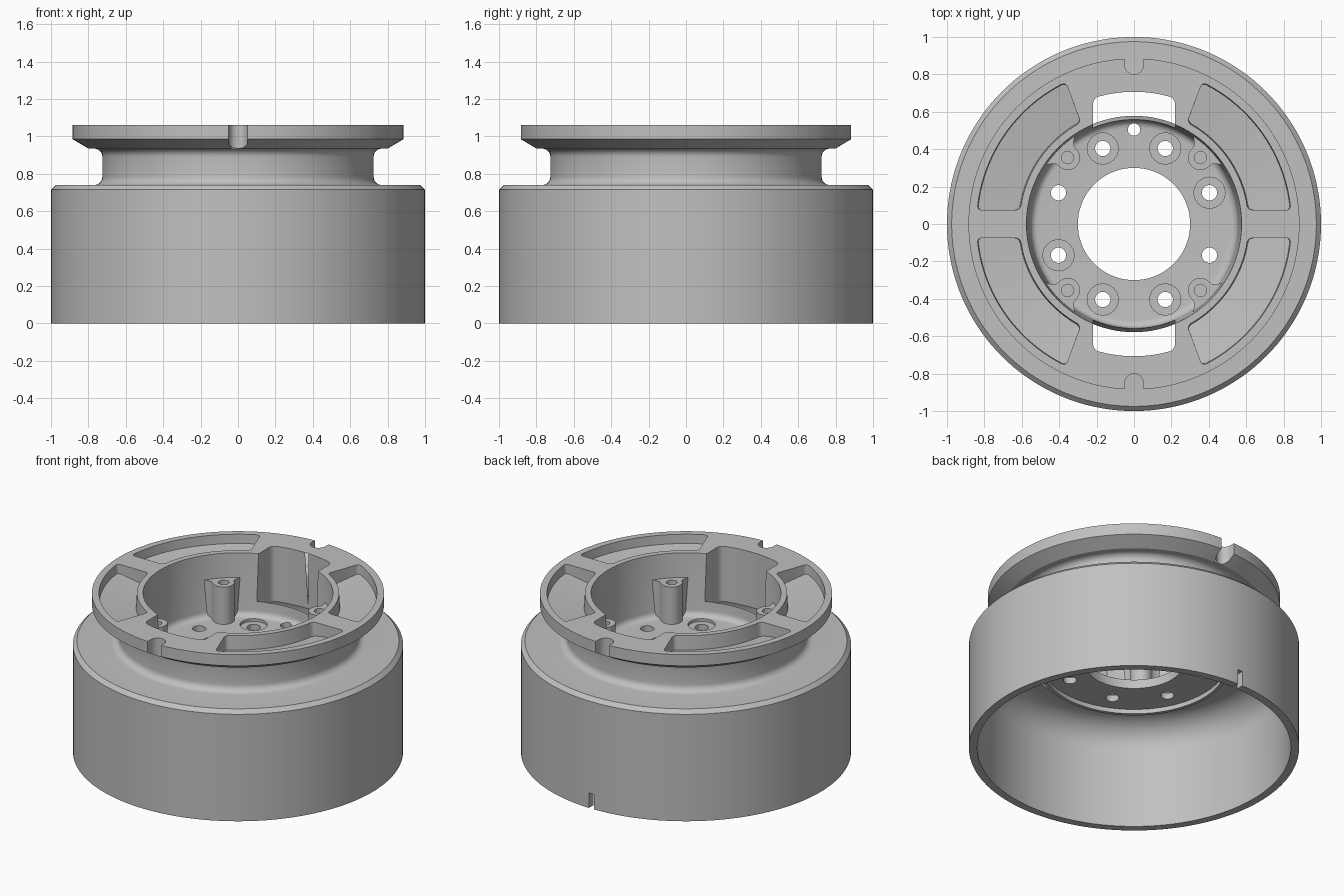
import bpy, bmesh, math
from math import sin, cos, pi, radians, sqrt, asin
from mathutils import Matrix, Vector

cube = bpy.data.objects.get("Cube")
if cube:
    bpy.data.objects.remove(cube, do_unlink=True)

SEGMENTS = 144
TOP = 1.06
FLOOR = 0.65
HUB_BASE = 0.59
CEILING = 0.69

metal = bpy.data.materials.new("grey_metal")
metal.use_nodes = True
grey = (0.53, 0.53, 0.53, 1)
metal.diffuse_color = grey
metal.node_tree.nodes["Principled BSDF"].inputs["Base Color"].default_value = grey


def make_object(name, bm):
    bmesh.ops.recalc_face_normals(bm, faces=bm.faces)
    mesh = bpy.data.meshes.new(name)
    bm.to_mesh(mesh)
    bm.free()
    mesh.materials.append(metal)
    obj = bpy.data.objects.new(name, mesh)
    bpy.context.collection.objects.link(obj)
    return obj


def activate(obj):
    bpy.ops.object.select_all(action="DESELECT")
    obj.select_set(True)
    bpy.context.view_layer.objects.active = obj


def fillet(r, z, radius, start, end, steps=6):
    """Profile points on an arc around (r, z), angles in degrees."""
    angles = [radians(start + (end - start) * i / steps) for i in range(steps + 1)]
    return [(r + radius * cos(a), z + radius * sin(a)) for a in angles]


def lathe(name, profile):
    bm = bmesh.new()
    rings = []
    for i in range(SEGMENTS):
        a = 2 * pi * i / SEGMENTS
        rings.append([bm.verts.new((r * cos(a), r * sin(a), z)) for r, z in profile])
    n = len(profile)
    for i in range(SEGMENTS):
        a, b = rings[i], rings[(i + 1) % SEGMENTS]
        for j in range(n):
            k = (j + 1) % n
            bm.faces.new((a[j], b[j], b[k], a[k]))
    return make_object(name, bm)


def prism(outline, z0, z1, rounded=(), radius=0.03):
    """Extrude an outline; round the vertical edges at the listed points."""
    bm = bmesh.new()
    low = [bm.verts.new((x, y, z0)) for x, y in outline]
    high = [bm.verts.new((x, y, z1)) for x, y in outline]
    n = len(outline)
    bm.faces.new(low)
    bm.faces.new(high)
    for i in range(n):
        j = (i + 1) % n
        bm.faces.new((low[i], low[j], high[j], high[i]))
    bmesh.ops.recalc_face_normals(bm, faces=bm.faces)
    if rounded:
        edges = [bm.edges.get((low[i], high[i])) for i in rounded]
        bmesh.ops.bevel(bm, geom=edges, offset=radius, segments=5,
                        profile=0.5, affect="EDGES")
    return bm


def slope_base(bm, height):
    """Raise the lower points to a height that depends on their radius."""
    for v in bm.verts:
        if v.co.z < 1:
            v.co.z = height(Vector(v.co[:2]).length)
    bmesh.ops.triangulate(bm, faces=[f for f in bm.faces if len(f.verts) > 4])
    return bm


def circle(x, y, r, n=32):
    return [(x + r * cos(2 * pi * i / n), y + r * sin(2 * pi * i / n)) for i in range(n)]


def cut(target, bm, matrices=(Matrix.Identity(4),)):
    """Subtract the shape once for every matrix."""
    for matrix in matrices:
        copy = bm.copy()
        bmesh.ops.transform(copy, matrix=matrix, verts=copy.verts)
        cutter = make_object("cutter", copy)
        cutter.hide_render = True
        mod = target.modifiers.new("cut", "BOOLEAN")
        mod.operation = "DIFFERENCE"
        mod.solver = "EXACT"
        mod.object = cutter
        activate(target)
        bpy.ops.object.modifier_apply(modifier=mod.name)
        bpy.data.objects.remove(cutter, do_unlink=True)
    bm.free()


FLIP_X = Matrix.Diagonal((-1, 1, 1, 1))
FLIP_Y = Matrix.Diagonal((1, -1, 1, 1))
SAME = Matrix.Identity(4)
HALF = (SAME, FLIP_Y)
QUARTERS = (SAME, FLIP_X, FLIP_Y, FLIP_X @ FLIP_Y)

# Drum, neck, flange, inner cup and hub as one turned body
drum = lathe("drum", [(0.95, 0), (1, 0), (1, 0.715), (0.975, 0.74)]
             + fillet(0.77, 0.785, 0.045, 270, 180)
             + fillet(0.77, 0.89, 0.045, 180, 90)
             + [(0.8, 0.935), (0.885, 0.985), (0.885, TOP), (0.575, TOP)]
             + fillet(0.515, 0.69, 0.04, 0, -90)
             + [(0.3, FLOOR), (0.3, HUB_BASE), (0.555, HUB_BASE),
                (0.555, 0.56), (0.576, 0.56)]
             + fillet(0.596, CEILING - 0.02, 0.02, 180, 90, 4)
             + fillet(0.77, CEILING - 0.18, 0.18, 90, 0, 10))

# Four curved pockets in the flange, with gently sloping floors
outline = []
for r, backwards in ((0.85, False), (0.605, True)):
    start, end = asin(0.075 / r), radians(64.3 if r > 0.7 else 62.3)
    arc = [start + (end - start) * i / 24 for i in range(25)]
    for a in (reversed(arc) if backwards else arc):
        outline.append((r * cos(a), r * sin(a)))
pocket = prism(outline, 0.5, 1.2, (0, 24, 25, 49), 0.025)
for v in pocket.verts:
    if v.co.z < 1:
        r = Vector(v.co[:2]).length
        shrink = (0.73 + (r - 0.73) * 0.9) / r
        v.co.x *= shrink
        v.co.y *= shrink
cut(drum, slope_base(pocket, lambda r: 1.0 - 0.15 * (0.84 - r)), QUARTERS)

# Two windows through the floor, open to the cup above a sloping lip
xs = [0.22 * (i / 8 - 1) for i in range(17)]
window = prism([(x, sqrt(0.707 ** 2 - x * x)) for x in xs]
               + [(x, sqrt(0.53 ** 2 - x * x)) for x in reversed(xs)],
               0.4, 1.2, (0, 16), 0.035)
cut(drum, slope_base(window, lambda r: 0.76 - 3.5 * (r - 0.555)), HALF)

# Rounded locating notches on the flange rim
arc = [pi + pi * i / 16 for i in range(17)]
cut(drum, prism([(0.05 * cos(a), 0.85 + 0.05 * sin(a)) for a in arc]
                + [(0.05, 0.95), (-0.05, 0.95)], 0.925, 1.2), HALF)

# Small slot in the lower rim at the back
cut(drum, prism([(-0.018, 0.9), (0.018, 0.9), (0.018, 1.1), (-0.018, 1.1)], -0.1, 0.1))

# Bolt circle with counterbores, and one dowel hole in the floor
for i in range(8):
    a = radians(22.5 + 45 * i)
    x, y = 0.437 * cos(a), 0.437 * sin(a)
    if i not in (3, 7):
        cut(drum, prism(circle(x, y, 0.083), 0.632, 0.74))
    cut(drum, prism(circle(x, y, 0.041), 0.5, 0.8))
cut(drum, prism(circle(0, 0.505, 0.033), 0.5, 0.8))

# Screw bosses flaring into the cup wall
side = [(0.58, 0.15), (0.563, 0.125), (0.55, 0.1), (0.538, 0.082), (0.52, 0.068)]
nose = [(0.5 - 0.065 * sin(a), 0.065 * cos(a)) for a in [pi * i / 16 for i in range(17)]]
local = side + nose + [(r, -t) for r, t in reversed(side)]
c = sqrt(0.5)
boss_outline = [((r - t) * c, (r + t) * c) for r, t in local]
names = ("back_left_boss", "back_right_boss", "front_left_boss", "front_right_boss")
parts = [drum]
for name, matrix in zip(names, QUARTERS):
    bm = prism(boss_outline, 0.62, 0.9)
    bmesh.ops.transform(bm, matrix=matrix, verts=bm.verts)
    boss = make_object(name, bm)
    cut(boss, prism(circle(0.355, 0.355, 0.033, 24), 0.78, 1.0), (matrix,))
    parts.append(boss)

# Smooth round walls, crisp edges
for obj in parts:
    activate(obj)
    bpy.ops.object.shade_smooth_by_angle(angle=radians(28))
